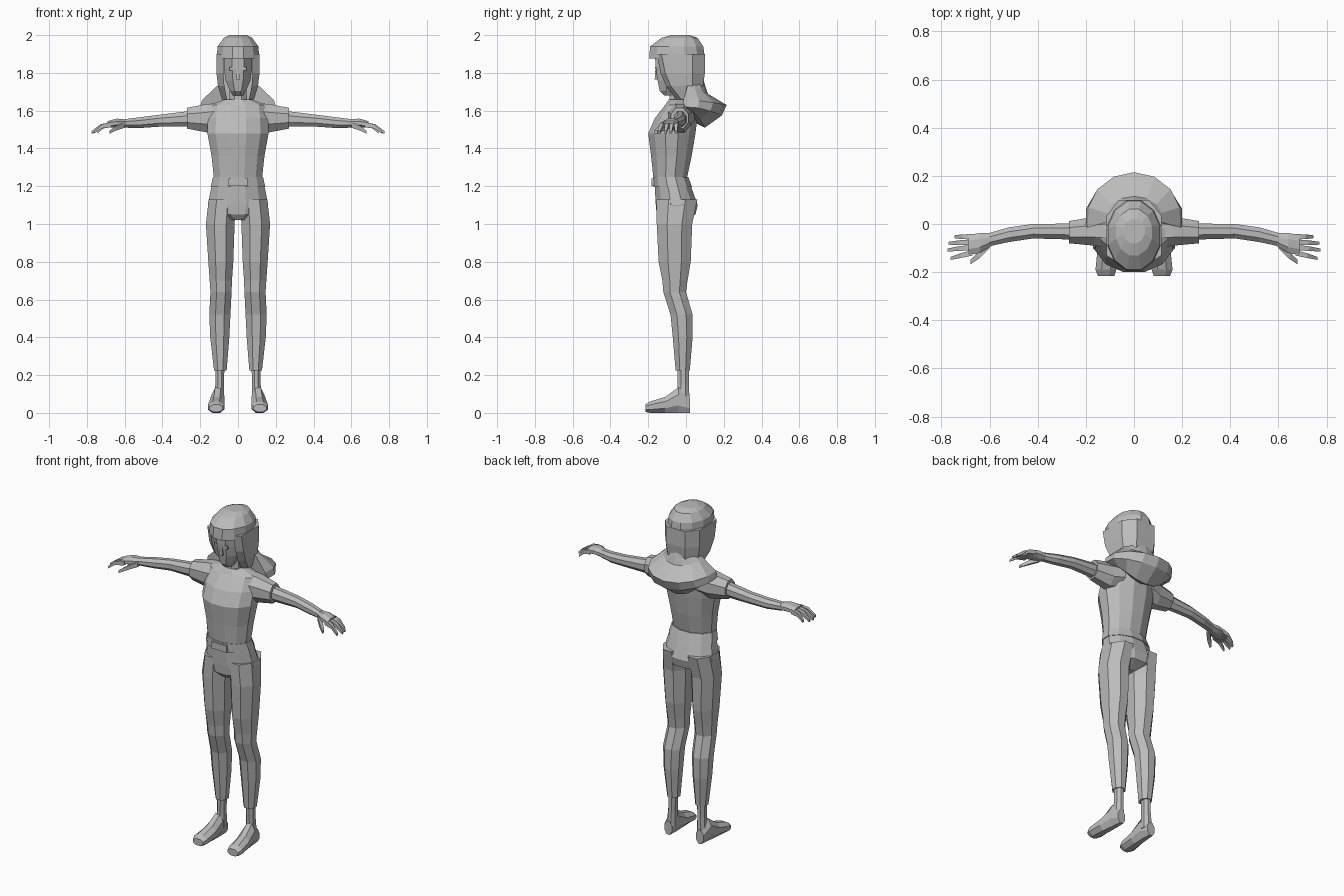
import bpy, bmesh, math
from mathutils import Vector

old = bpy.data.objects.get("Cube")
if old:
    bpy.data.objects.remove(old, do_unlink=True)

grey = bpy.data.materials.new("plain_grey")
grey.use_nodes = True
grey.diffuse_color = (.5, .5, .5, 1)
grey.node_tree.nodes["Principled BSDF"].inputs["Base Color"].default_value = grey.diffuse_color


def skin(name, rings, mirror=False):
    """Join matching rings of points into one closed, flat-shaded mesh."""
    bm = bmesh.new()
    rows = [[bm.verts.new(point) for point in ring] for ring in rings]
    for low, high in zip(rows, rows[1:]):
        for i in range(len(low)):
            j = (i + 1) % len(low)
            bm.faces.new((low[i], low[j], high[j], high[i]))
    bm.faces.new(rows[0][::-1])
    bm.faces.new(rows[-1])
    bmesh.ops.recalc_face_normals(bm, faces=bm.faces)
    mesh = bpy.data.meshes.new(name)
    bm.to_mesh(mesh)
    bm.free()
    mesh.materials.append(grey)
    part = bpy.data.objects.new(name, mesh)
    bpy.context.collection.objects.link(part)
    if mirror:
        part.modifiers.new("both_sides", 'MIRROR')
    return part


def loft(name, axis, sections, sides=8, mirror=False):
    """Loft polygons along an axis; section = station, u min, u max, v min, v max."""
    order = {"x": (2, 0, 1), "y": (0, 2, 1), "z": (0, 1, 2)}[axis]
    turn = math.pi / sides
    rings = []
    for station, u_min, u_max, v_min, v_max in sections:
        ring = []
        for i in range(sides):
            angle = turn * (2 * i + 1)
            u = (u_min + u_max + (u_max - u_min) * math.cos(angle) / math.cos(turn)) / 2
            v = (v_min + v_max + (v_max - v_min) * math.sin(angle) / math.cos(turn)) / 2
            local = (u, v, station)
            ring.append(Vector([local[k] for k in order]))
        rings.append(ring)
    return skin(name, rings, mirror)


def trunk(name, sections, sides=12):
    """Upright centred loft; section = height, half width, front, back."""
    return loft(name, "z", [(z, -half, half, front, back)
                            for z, half, front, back in sections], sides)


# Torso, neck and pelvis
trunk("shirt_body", [(1.22, .125, -.17, 0), (1.36, .14, -.185, .03),
                     (1.48, .162, -.2, .05), (1.56, .16, -.165, .06),
                     (1.63, .15, -.11, .04), (1.66, .07, -.09, .015)])
trunk("neck", [(1.62, .05, -.09, .01), (1.75, .042, -.085, 0)], sides=8)
trunk("trouser_seat", [(1.245, .128, -.168, .005), (1.19, .142, -.165, .03),
                       (1.1, .16, -.16, .062), (1.05, .14, -.155, .05),
                       (1.02, .05, -.13, -.01)])
trunk("belt", [(1.195, .145, -.173, .032), (1.25, .132, -.176, .012)])
loft("belt_buckle", "z", [(1.2, -.05, .05, -.183, -.16),
                          (1.24, -.05, .05, -.183, -.16)], 4)

# Trouser legs, ankles and feet
loft("trouser_leg", "z", [
    (1.13, .012, .155, -.155, .06), (1, .018, .17, -.155, .033),
    (.8, .025, .157, -.145, .025), (.7, .032, .15, -.125, .008),
    (.64, .034, .146, -.12, 0), (.52, .04, .152, -.082, .035),
    (.4, .046, .147, -.07, .035), (.225, .06, .127, -.055, .02)], mirror=True)
loft("ankle", "z", [(.25, .072, .12, -.045, .015),
                    (.15, .074, .12, -.045, .015),
                    (.05, .072, .128, -.05, .02)], mirror=True)
loft("foot", "y", [(.02, .08, .13, 0, .08), (-.04, .073, .14, 0, .135),
                   (-.11, .071, .152, 0, .085), (-.19, .073, .16, 0, .06),
                   (-.215, .082, .15, .005, .045)], mirror=True)

# Sleeves, arms and hands
loft("sleeve", "x", [(.1, -.1, .045, 1.5, 1.64), (.165, -.09, .03, 1.485, 1.635),
                     (.27, -.08, .012, 1.505, 1.615)], mirror=True)
loft("arm", "x", [(.24, -.065, .002, 1.515, 1.6), (.42, -.06, 0, 1.515, 1.578),
                  (.52, -.075, -.014, 1.508, 1.565),
                  (.6, -.092, -.037, 1.51, 1.555)], mirror=True)
loft("palm", "x", [(.59, -.09, -.038, 1.512, 1.553), (.64, -.12, -.038, 1.51, 1.558),
                   (.69, -.13, -.045, 1.51, 1.545)], mirror=True)
for finger, (root, tip, reach) in {
        "little": (-.053, -.053, .745), "ring": (-.075, -.08, .77),
        "middle": (-.097, -.108, .775), "index": (-.12, -.143, .762)}.items():
    bend = (.68 + reach) / 2
    middle = (root + tip) / 2
    loft(finger + "_finger", "x",
         [(.67, root - .011, root + .011, 1.513, 1.54),
          (bend, middle - .01, middle + .01, 1.506, 1.528),
          (reach, tip - .006, tip + .006, 1.478, 1.492)], 4, True)
loft("thumb", "x", [(.6, -.1, -.07, 1.51, 1.54), (.645, -.145, -.115, 1.495, 1.52),
                    (.68, -.168, -.15, 1.478, 1.494)], 4, True)

# Face with eyes and nose
trunk("face", [(1.68, .025, -.115, -.05), (1.705, .042, -.14, -.02),
               (1.76, .066, -.15, .02), (1.82, .074, -.16, .05),
               (1.9, .076, -.165, .06)], sides=8)
loft("eye", "z", [(1.812, .024, .044, -.162, -.154),
                  (1.832, .024, .044, -.164, -.156)], 4, True)
loft("nose", "z", [(1.765, -.01, .01, -.166, -.14),
                   (1.82, -.005, .005, -.162, -.14)], 4)

# Hair: crown with fringe, then a shell open around the face
trunk("hair_crown", [(1.875, .113, -.195, .1), (1.94, .108, -.19, .092),
                     (1.985, .075, -.13, .062), (2, .045, -.08, .02)])
shell = []
for z, half, front, back in [(1.9, .114, -.155, .1), (1.8, .114, -.135, .1),
                             (1.73, .106, -.105, .09), (1.66, .085, -.05, .075)]:
    outer = [(half * .68, front), (half, front + .025), (half, .035), (half * .55, back)]
    outline = outer + [(-x, y) for x, y in reversed(outer)]
    outline += [(-half * .68, .01), (half * .68, .01)]
    shell.append([Vector((x, y, z)) for x, y in outline])
skin("hair_sides", shell)

# Lowered hood wrapped around the back; profile = side x, side z, back y, back z
profile = [(.085, 1.75, .09, 1.77), (.12, 1.725, .115, 1.69), (.195, 1.655, .215, 1.63),
           (.205, 1.62, .19, 1.575), (.15, 1.6, .1, 1.51), (.07, 1.6, .04, 1.54)]
hood = []
steps = 8
for i in range(steps + 1):
    angle = math.radians(-12 + 204 * i / steps)
    side, rear = math.cos(angle), math.sin(angle)
    blend = max(0, rear) ** 1.5
    hood.append([Vector((x * side, .025 + (y - .025) * rear,
                         z_side + (z_back - z_side) * blend))
                 for x, z_side, y, z_back in profile])
skin("hood", hood)
